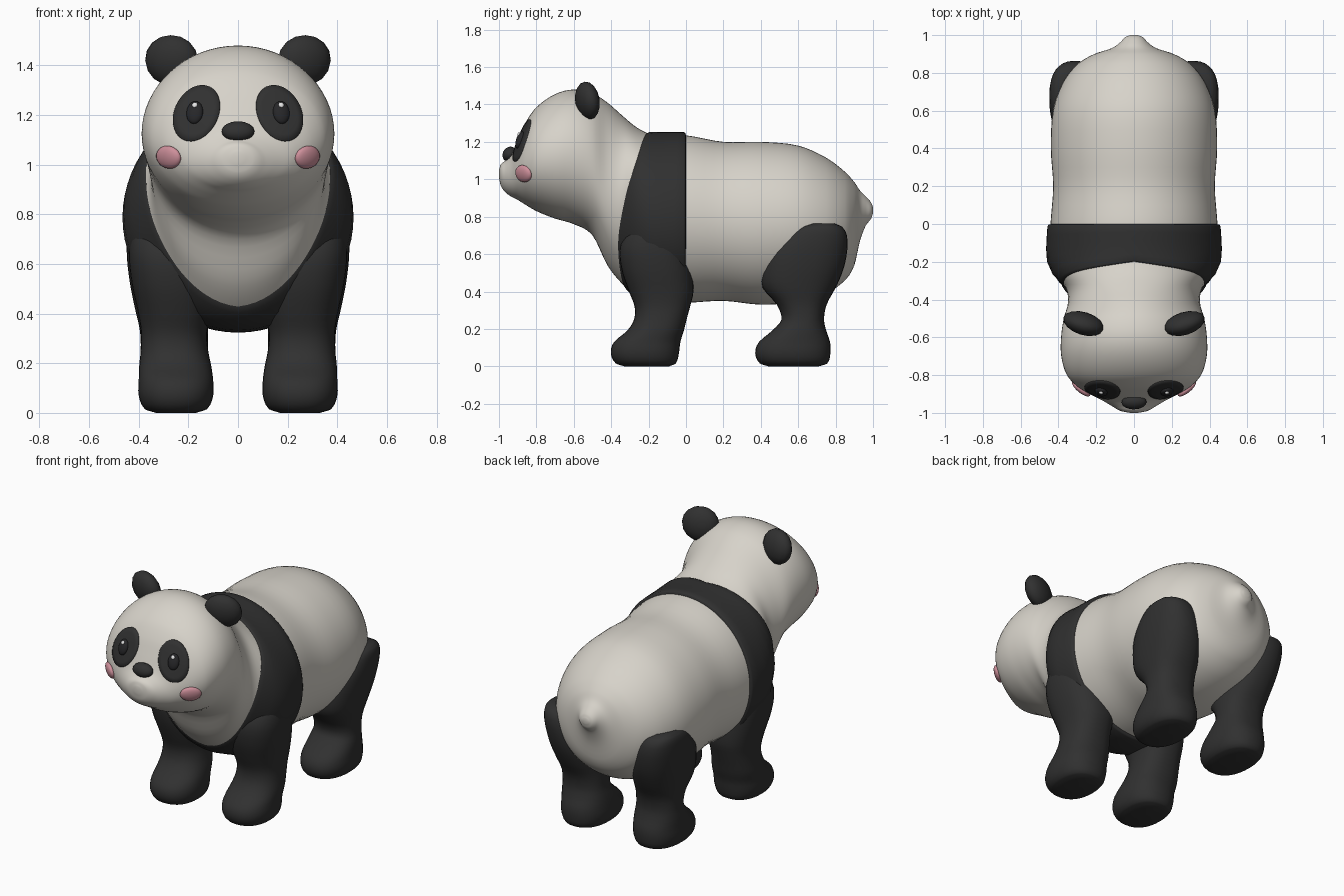
import bpy, bmesh, math
from mathutils import Vector, Quaternion
from mathutils.bvhtree import BVHTree

if "Cube" in bpy.data.objects:
    bpy.data.objects.remove(bpy.data.objects["Cube"])


def material(name, rgb):
    m = bpy.data.materials.new(name)
    m.use_nodes = True
    m.diffuse_color = (*rgb, 1)
    m.node_tree.nodes["Principled BSDF"].inputs["Base Color"].default_value = (*rgb, 1)
    return m


CREAM = material("cream fur", (0.68, 0.65, 0.59))
BLACK = material("black fur", (0.03, 0.03, 0.03))
EYE = material("eye black", (0.02, 0.02, 0.022))
PINK = material("blush pink", (0.62, 0.28, 0.33))
GLINT = material("eye glint", (0.85, 0.85, 0.85))


def finish(name, bm, mat):
    bmesh.ops.recalc_face_normals(bm, faces=bm.faces)
    me = bpy.data.meshes.new(name)
    bm.to_mesh(me)
    bm.free()
    me.materials.append(mat)
    for p in me.polygons:
        p.use_smooth = True
    ob = bpy.data.objects.new(name, me)
    bpy.context.collection.objects.link(ob)
    return ob


def skin(name, rings, mat, caps=True):
    """Join closed rings of points into one surface."""
    bm = bmesh.new()
    rows = [[bm.verts.new(p) for p in ring] for ring in rings]
    n = len(rows[0])
    for a, b in zip(rows, rows[1:]):
        for i in range(n):
            j = (i + 1) % n
            bm.faces.new((a[i], a[j], b[j], b[i]))
    if caps:
        for row in (rows[0], rows[-1]):
            mid = bm.verts.new(sum((v.co for v in row), Vector()) / n)
            for i in range(n):
                bm.faces.new((row[i], row[(i + 1) % n], mid))
    return finish(name, bm, mat)


def sample(stations, s):
    """Smooth interpolation of a station table by its first column."""
    last = len(stations) - 1
    i = 0
    while i < last - 1 and s > stations[i + 1][0]:
        i += 1
    a, b = stations[i], stations[i + 1]
    p, q = stations[max(i - 1, 0)], stations[min(i + 2, last)]
    h = b[0] - a[0]
    t = (s - a[0]) / h
    out = []
    for k in range(1, len(a)):
        ma = (b[k] - p[k]) / (b[0] - p[0]) * h
        mb = (q[k] - a[k]) / (q[0] - a[0]) * h
        out.append((2*t**3 - 3*t**2 + 1) * a[k] + (t**3 - 2*t**2 + t) * ma
                   + (3*t**2 - 2*t**3) * b[k] + (t**3 - t**2) * mb)
    return out


def spread(stations, steps):
    """Parameter values with several steps between neighbouring stations."""
    vals = [a[0] + (b[0] - a[0]) * k / steps
            for a, b in zip(stations, stations[1:]) for k in range(steps)]
    return vals + [stations[-1][0]]


# Body and head: y, underside, top, half width
BODY = [(-1.0, 1.01, 1.05, .02), (-.99, .965, 1.08, .07), (-.965, .93, 1.1, .115),
        (-.93, .905, 1.14, .175), (-.9, .89, 1.21, .235), (-.86, .865, 1.3, .3),
        (-.8, .83, 1.385, .355), (-.7, .79, 1.455, .385), (-.6, .76, 1.48, .386),
        (-.5, .7, 1.46, .372), (-.42, .54, 1.41, .35), (-.34, .44, 1.34, .36),
        (-.26, .375, 1.275, .42), (-.18, .345, 1.24, .448), (0, .34, 1.235, .442),
        (.2, .35, 1.2, .428), (.4, .33, 1.2, .44), (.6, .345, 1.18, .428),
        (.75, .39, 1.115, .375), (.85, .46, 1.04, .295), (.9, .54, .985, .21),
        (.93, .67, .94, .12), (.96, .75, .91, .075), (.99, .79, .875, .045),
        (1.0, .82, .85, .02)]
SIDES = 64


def body_point(y, angle, scale=1.0):
    low, high, half = sample(BODY, y)
    return Vector((half * scale * math.sin(angle), y,
                   (low + high) / 2 + (high - low) / 2 * scale * math.cos(angle)))


angles = [2 * math.pi * i / SIDES for i in range(SIDES)]
body = skin("body_and_head", [[body_point(y, a) for a in angles]
                              for y in spread(BODY, 4)], CREAM)
tree = BVHTree.FromPolygons([v.co for v in body.data.vertices],
                            [p.vertices[:] for p in body.data.polygons])

# Shoulder band: wraps the body from a curved front edge back to y = 0
FRONT_EDGE = [(0, -.2), (.8, -.255), (1.55, -.33), (2.2, -.365), (math.pi, -.33)]
BAND = [(0, .985), (.01, 1.01), (.05, 1.025), (.2, 1.035), (.4, 1.035), (.6, 1.035),
        (.8, 1.035), (.96, 1.035), (.99, 1.025), (1, .985)]


def band_point(u, a, scale):
    edge = sample(FRONT_EDGE, min(a, 2 * math.pi - a))[0]
    return body_point(edge * (1 - u), a, scale)


skin("shoulder_band", [[band_point(u, a, s) for a in angles] for u, s in BAND],
     BLACK, caps=False)

# Legs: z, front y, back y, inner x, outer x
FRONT_LEG = [(0, -.33, -.09, .17, .33), (.015, -.375, -.055, .125, .375),
             (.07, -.402, -.038, .1, .4), (.13, -.385, -.03, .1, .4),
             (.19, -.315, -.012, .108, .398), (.25, -.278, .003, .12, .392),
             (.32, -.275, .022, .125, .39), (.4, -.305, .04, .11, .402),
             (.52, -.345, .032, .1, .428), (.65, -.35, .01, .12, .44),
             (.78, -.27, -.04, .2, .42)]
HIND_LEG = [(0, .44, .71, .17, .33), (.015, .395, .755, .125, .375),
            (.07, .37, .772, .1, .4), (.13, .39, .77, .1, .4),
            (.19, .46, .75, .108, .398), (.25, .51, .738, .12, .392),
            (.33, .485, .752, .12, .395), (.42, .41, .8, .12, .415),
            (.52, .405, .842, .13, .435), (.62, .44, .862, .16, .447),
            (.7, .51, .86, .2, .447), (.745, .58, .835, .24, .437),
            (.765, .66, .79, .29, .415)]


def rounded(v, power=.85):
    return math.copysign(abs(v) ** power, v)


def leg(name, stations, side):
    rings = []
    for z in spread(stations, 3):
        y0, y1, x0, x1 = sample(stations, z)
        rings.append([(side * ((x0 + x1) / 2 + (x1 - x0) / 2 * rounded(math.cos(a))),
                       (y0 + y1) / 2 + (y1 - y0) / 2 * rounded(math.sin(a)), z)
                      for a in angles[::2]])
    skin(name, rings, BLACK)


def blob(name, loc, radii, rot, mat, segments=24):
    bm = bmesh.new()
    bmesh.ops.create_uvsphere(bm, u_segments=segments, v_segments=segments // 2, radius=1)
    for v in bm.verts:
        v.co = Vector(loc) + rot @ Vector([c * r for c, r in zip(v.co, radii)])
    return finish(name, bm, mat)


def face_hit(x, z):
    return tree.ray_cast(Vector((x, -2, z)), Vector((0, 1, 0)))[:2]


def on_face(name, x, z, radii, mat, lift=0.0):
    """Flattened blob lying on the face surface."""
    hit, normal = face_hit(x, z)
    return blob(name, hit + normal * lift, radii, normal.to_track_quat("Z", "Y"), mat)


def eye_patch(name, side):
    """Thin tilted oval draped over the face."""
    rings = []
    tilt = math.radians(28)
    for k, lift in [(.02, .006), (.25, .006), (.5, .006), (.75, .006), (.97, .006), (1, -.004)]:
        ring = []
        for a in angles[::2]:
            u, w = .088 * k * math.cos(a), .121 * k * math.sin(a)
            x = side * (.167 + u * math.cos(tilt) - w * math.sin(tilt))
            z = 1.207 + u * math.sin(tilt) + w * math.cos(tilt)
            hit, normal = face_hit(x, z)
            ring.append(hit + normal * lift)
        rings.append(ring)
    skin(name, rings, BLACK)


for side, label in ((1, "left"), (-1, "right")):
    leg(label + "_front_leg", FRONT_LEG, side)
    leg(label + "_hind_leg", HIND_LEG, side)
    blob(label + "_ear", (side * .267, -.527, 1.42), (.112, .06, .103),
         Quaternion((0, 0, 1), side * .3) @ Quaternion((1, 0, 0), .15), BLACK, 16)
    eye_patch(label + "_eye_patch", side)
    on_face(label + "_eye", side * .173, 1.208, (.034, .048, .02), EYE, .006)
    on_face(label + "_eye_glint", side * .17, 1.232, (.011, .012, .008), GLINT, .022)
    on_face(label + "_cheek", side * .28, 1.03, (.062, .047, .022), PINK)

# Nose
on_face("nose", 0, 1.13, (.066, .042, .036), BLACK, .008)
